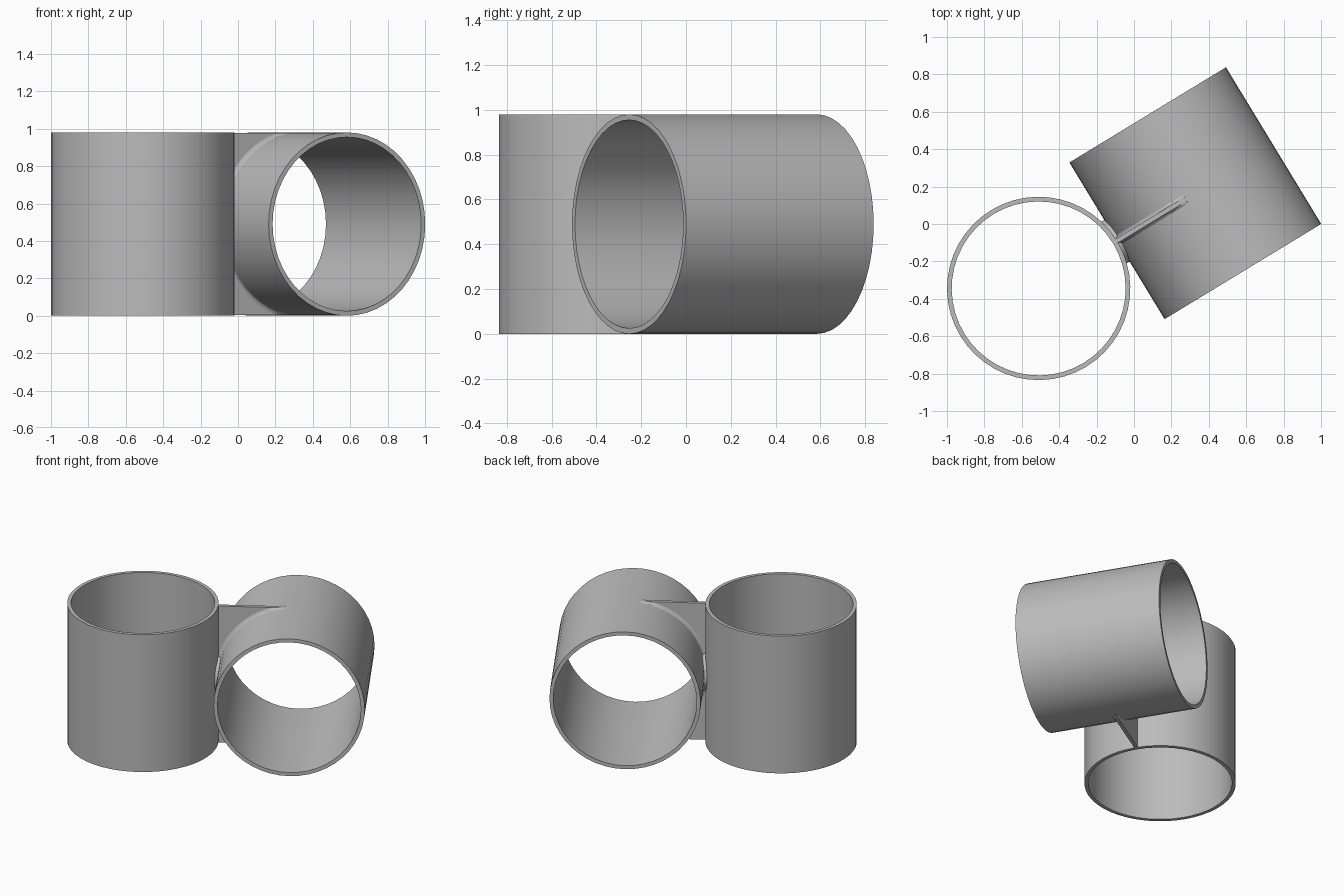
import bpy, bmesh, math
from mathutils import Matrix, Vector

cube = bpy.data.objects.get("Cube")
if cube:
    bpy.data.objects.remove(cube, do_unlink=True)

R = 0.49          # tube radius, half its length, and height of its centre
WALL = 0.025
TOP = 0.977
SIDES = 48

grey = bpy.data.materials.new("plain grey")
grey.use_nodes = True
colour = (0.5, 0.5, 0.5, 1)
grey.diffuse_color = colour
grey.node_tree.nodes["Principled BSDF"].inputs["Base Color"].default_value = colour

# The connector is laid out along x, then turned into place
PLACE = Matrix.Translation((-0.091, -0.09, 0)) @ Matrix.Rotation(math.radians(31.3), 4, 'Z')


def finish(name, bm, local=Matrix.Identity(4)):
    bmesh.ops.transform(bm, matrix=PLACE @ local, verts=bm.verts)
    bmesh.ops.recalc_face_normals(bm, faces=bm.faces)
    mesh = bpy.data.meshes.new(name)
    bm.to_mesh(mesh)
    bm.free()
    mesh.materials.append(grey)
    ob = bpy.data.objects.new(name, mesh)
    bpy.context.collection.objects.link(ob)
    bpy.ops.object.select_all(action='DESELECT')
    ob.select_set(True)
    bpy.context.view_layer.objects.active = ob
    bpy.ops.object.shade_smooth_by_angle(angle=math.radians(30))
    return ob


def skin(bm, loops, closed):
    """Join equal closed loops of points with quads."""
    rows = [[bm.verts.new(p) for p in loop] for loop in loops]
    n = len(rows[0])
    for i in range(len(rows) if closed else len(rows) - 1):
        a, b = rows[i], rows[(i + 1) % len(rows)]
        for j in range(n):
            k = (j + 1) % n
            bm.faces.new((a[j], a[k], b[k], b[j]))
    if not closed:
        bm.faces.new(rows[0])
        bm.faces.new(rows[-1])


def tube(name, local):
    bm = bmesh.new()
    wall = [(R, -R), (R, R), (R - WALL, R), (R - WALL, -R)]
    loops = []
    for i in range(SIDES):
        a = math.tau * i / SIDES
        loops.append([(r * math.cos(a), r * math.sin(a), h) for r, h in wall])
    skin(bm, loops, True)
    return finish(name, bm, local)


# Two open tubes at right angles, touching at their sides
tube("upright_tube", Matrix.Translation((-R, 0, R)))
tube("lying_tube", Matrix.Translation((R, 0, R)) @ Matrix.Rotation(math.pi / 2, 4, 'X'))

# Round pad filling the narrow gap where the tubes touch
bm = bmesh.new()
bmesh.ops.create_cone(bm, cap_ends=True, segments=32, radius1=0.13, radius2=0.13, depth=0.038)
finish("contact_pad", bm, Matrix.Translation((0, 0, R)) @ Matrix.Rotation(math.pi / 2, 4, 'Y'))

# Webs between the tubes above and below, with a fillet along the lying tube
half_fillet = [(0.028, 0.48), (0.028, 0.489), (0.018, 0.495), (0.012, 0.508)]
section = half_fillet + [(-y, r) for y, r in reversed(half_fillet)]
for name, sign in (("upper", 1), ("lower", -1)):
    # Thin plate: the corner outside the lying tube
    bm = bmesh.new()
    outline = [(-0.012, TOP - R), (R - 0.05, TOP - R)]
    for i in range(21):
        a = math.radians(96 + 80 * i / 20)
        outline.append((max(R + 0.48 * math.cos(a), -0.012), 0.48 * math.sin(a)))
    outline.append((-0.012, 0.03))
    face = bm.faces.new([bm.verts.new((x, -0.012, R + sign * z)) for x, z in outline])
    grown = bmesh.ops.extrude_face_region(bm, geom=[face])["geom"]
    bmesh.ops.translate(bm, vec=Vector((0, 0.024, 0)),
                        verts=[v for v in grown if isinstance(v, bmesh.types.BMVert)])
    finish(name + "_web", bm)

    # Curved fillet at the foot of the plate
    bm = bmesh.new()
    loops = []
    for i in range(21):
        a = math.radians(97 + 71 * i / 20)
        loops.append([(max(R + r * math.cos(a), -0.012), y,
                       R + sign * min(r * math.sin(a), TOP - R)) for y, r in section])
    skin(bm, loops, False)
    finish(name + "_web_fillet", bm)
